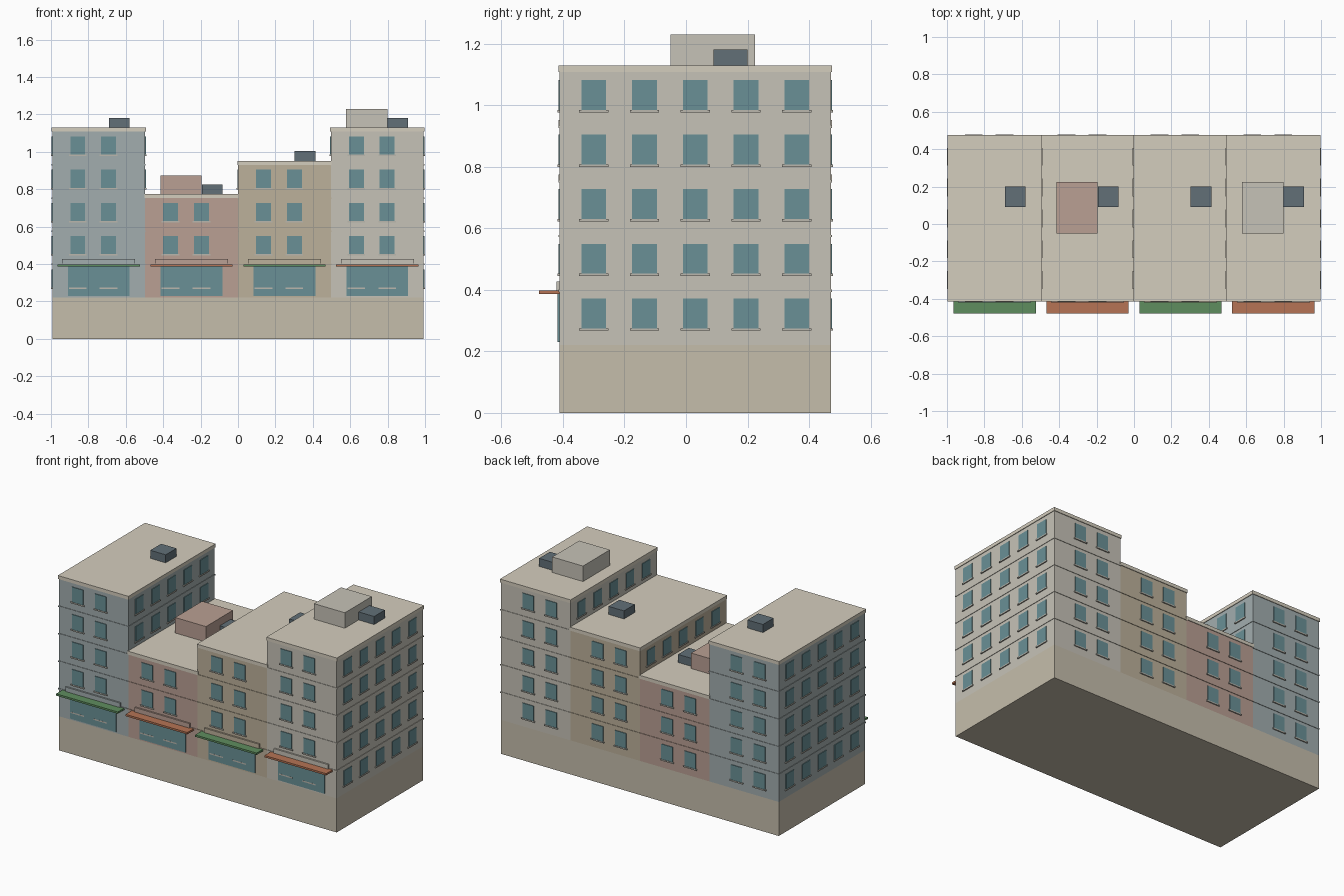
import bpy, bmesh
from mathutils import Matrix, Vector

if "Cube" in bpy.data.objects:
    bpy.data.objects.remove(bpy.data.objects["Cube"])


def material(name, r, g, b):
    m = bpy.data.materials.new(name)
    m.diffuse_color = [(c / 255) ** 2.2 for c in (r, g, b)] + [1]
    m.use_nodes = True
    m.node_tree.nodes["Principled BSDF"].inputs["Base Color"].default_value = m.diffuse_color
    return m


def boxes(name, spans, mat):
    """One object made of boxes, each given as (x0, x1, y0, y1, z0, z1)."""
    bm = bmesh.new()
    for x0, x1, y0, y1, z0, z1 in spans:
        mid = Vector((x0 + x1, y0 + y1, z0 + z1)) / 2
        size = Matrix.Diagonal((x1 - x0, y1 - y0, z1 - z0, 1))
        bmesh.ops.create_cube(bm, size=1, matrix=Matrix.Translation(mid) @ size)
    me = bpy.data.meshes.new(name)
    bm.to_mesh(me)
    bm.free()
    me.materials.append(mat)
    ob = bpy.data.objects.new(name, me)
    bpy.context.collection.objects.link(ob)
    return ob


stone = material("stone", 196, 188, 170)
roofing = material("roofing", 211, 204, 188)
trim = material("trim", 185, 182, 172)
glass = material("glass", 105, 143, 149)
metal = material("metal", 98, 111, 119)
green = material("green_awning", 95, 140, 95)
orange = material("orange_awning", 180, 115, 85)
walls = [material("blue_grey_wall", 161, 172, 173), material("pink_wall", 184, 158, 146),
         material("tan_wall", 187, 175, 153), material("pale_wall", 197, 193, 182)]

HALF, LOT = 0.993, 0.4965
Y0, Y1 = -0.411, 0.471
BASE, FLOOR = 0.22, 0.1775
FLOORS = [5, 3, 4, 5]

# plinth under the whole row
boxes("plinth", [(-HALF, HALF, Y0, Y1, 0, BASE)], stone)


def opening(axis, face, sign, c, z, width, height, out):
    """Thin box lying on a wall face; axis is the wall normal."""
    a, b = sorted((face - sign * 0.004, face + sign * out))
    if axis == "x":
        return (a, b, c - width / 2, c + width / 2, z, z + height)
    return (c - width / 2, c + width / 2, a, b, z, z + height)


for i, floors in enumerate(FLOORS):
    n = f"_{i + 1}"
    x0 = -HALF + i * LOT
    x1 = x0 + LOT
    cx = (x0 + x1) / 2
    top = BASE + floors * FLOOR
    roof = top + 0.022

    # body, string courses and flat roof slab
    boxes("building" + n, [(x0, x1, Y0, Y1, BASE, top)], walls[i])
    e = 0.003
    boxes("string_courses" + n,
          [(x0 - e, x1 + e, Y0 - e, Y1 + e, BASE + f * FLOOR - 0.004, BASE + f * FLOOR + 0.004)
           for f in range(1, floors)], walls[i])
    boxes("roof_slab" + n, [(x0 - 0.004, x1 + 0.004, Y0 - 0.004, Y1 + 0.004, top, roof)], roofing)

    # windows and sills: front, back, and the exposed part of each side
    left = FLOORS[i - 1] if i > 0 else 0
    right = FLOORS[i + 1] if i < 3 else 0
    panes, sills = [], []
    for f in range(floors):
        z = BASE + f * FLOOR + 0.055
        spots = [("y", face, s, cx + dx) for face, s in ((Y0, -1), (Y1, 1))
                 for dx in (-0.112, 0.053)]
        ys = [0.03 + k * 0.165 for k in range(-2, 3)]
        if f >= left:
            spots += [("x", x0, -1, y) for y in ys]
        if f >= right:
            spots += [("x", x1, 1, y) for y in ys]
        for axis, face, s, c in spots:
            panes.append(opening(axis, face, s, c, z, 0.08, 0.097, 0.004))
            sills.append(opening(axis, face, s, c, z - 0.008, 0.095, 0.008, 0.007))
    boxes("windows" + n, panes, glass)
    boxes("window_sills" + n, sills, trim)

    # shop window, awning and blank sign board
    boxes("shop_window" + n, [(cx - 0.165, cx + 0.165, Y0 - 0.0065, Y0 + 0.01, 0.23, 0.387)], glass)
    boxes("awning" + n, [(cx - 0.22, cx + 0.22, -0.478, Y0, 0.386, 0.398)],
          orange if i % 2 else green)
    boxes("sign_board" + n, [(cx - 0.195, cx + 0.195, Y0 - 0.01, Y0, 0.398, 0.427)], walls[i])

    # rooftop equipment
    boxes("roof_unit" + n, [(cx + 0.055, cx + 0.165, 0.09, 0.2, roof, roof + 0.052)], metal)
    if i in (1, 3):
        boxes("stair_house" + n, [(cx - 0.166, cx + 0.054, -0.05, 0.225, roof, roof + 0.1)], walls[i])
